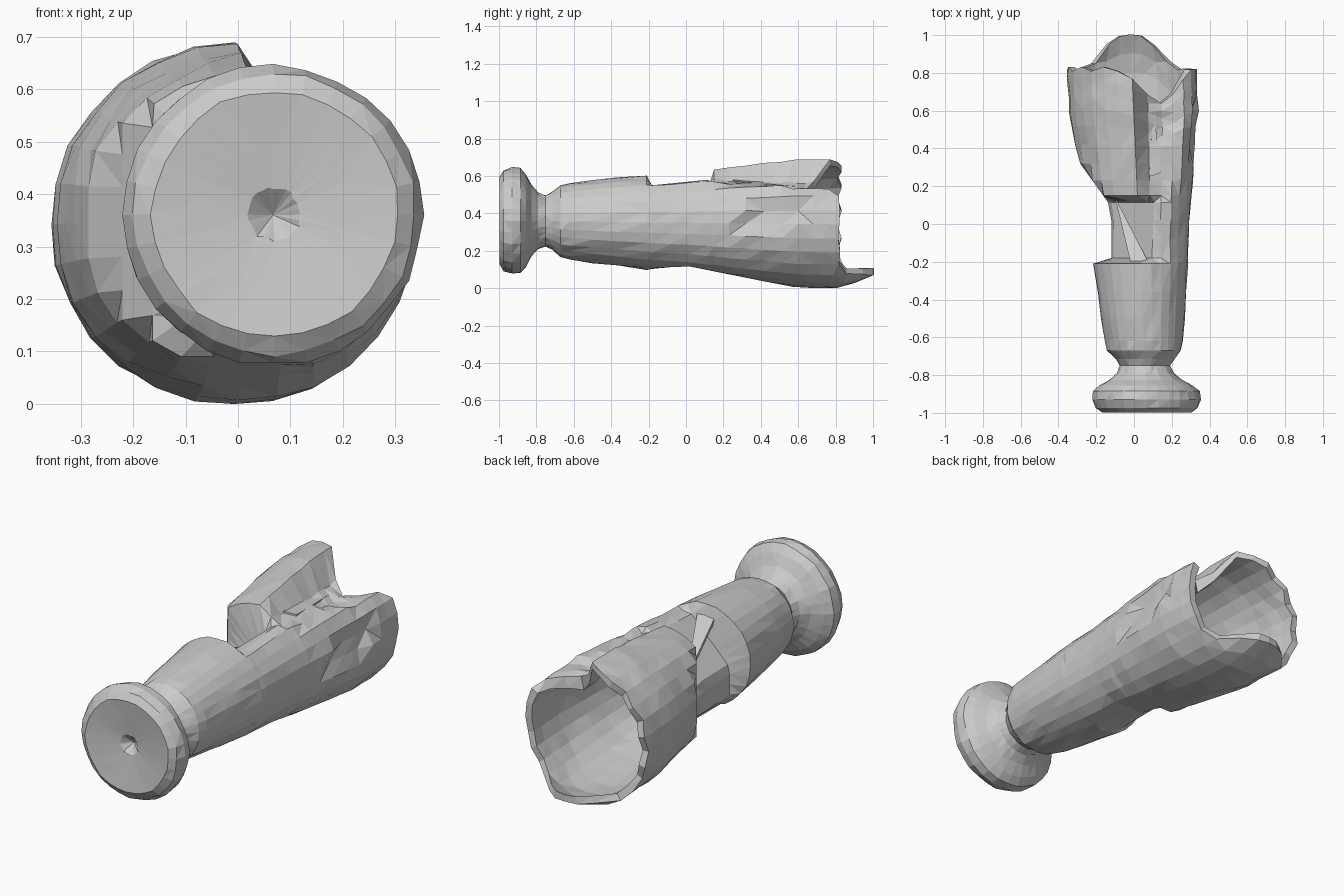
import bpy, bmesh, random
from math import sin, cos, radians

if "Cube" in bpy.data.objects:
    bpy.data.objects.remove(bpy.data.objects["Cube"])

random.seed(4)
SIDES = 28
WALL = 0.035


def lerp(table, y):
    """Piecewise linear lookup in (position, value) pairs."""
    if y <= table[0][0]:
        return table[0][1]
    for (a, va), (b, vb) in zip(table, table[1:]):
        if y <= b:
            return va + (vb - va) * (y - a) / (b - a)
    return table[-1][1]


# Lathe profile of the fallen vessel: (radius, y)
FOOT = [(0, -0.935), (0.05, -0.975), (0.13, -0.985), (0.235, -0.998),
        (0.268, -0.975), (0.285, -0.93), (0.28, -0.885), (0.245, -0.855),
        (0.19, -0.825), (0.15, -0.79), (0.134, -0.75), (0.155, -0.715)]
BODY_R = [(-0.67, 0.195), (-0.6, 0.208), (-0.22, 0.252), (0, 0.268),
          (0.32, 0.31), (0.6, 0.343), (0.82, 0.345)]
BODY_Y = [-0.67, -0.62, -0.5, -0.36, -0.21, -0.18, -0.08, 0.02, 0.115,
          0.15, 0.23, 0.32, 0.42, 0.52, 0.6, 0.68, 0.75, 0.82]

# Limits of the broken side: surface is collapsed to these planes
LEFT = [(-0.21, -1), (-0.18, -0.12), (0.09, -0.12), (0.32, -0.285), (0.33, -1)]
TOP = [(-0.21, 2), (-0.18, 0.55), (0.12, 0.58), (0.15, 2)]
BOTTOM = [(-0.21, 0.09), (-0.18, 0.103), (0, 0.12), (0.6, 0.0)]
VALLEY = [(0.1, 0.57), (0.4, 0.55), (0.65, 0.525), (0.82, 0.54)]


def gap(a, b):
    return abs((a - b + 180) % 360 - 180)


def rim_end(deg):
    """Ragged mouth: tongue below, notch at the upper right."""
    tongue = 0.18 * min(1, max(0, (44 - gap(deg, 270)) / 26))
    notch = 0.19 * max(0, 1 - gap(deg, 64) / 38)
    return 0.82 + tongue - notch + 0.012 * sin(deg * 1.7)


def bevel(x, z, sx, sz, limit):
    """Push a point back onto a 45 degree cutting plane."""
    over = sx * x + sz * z - limit
    if over > 0:
        x, z = x - sx * over / 2, z - sz * over / 2
    return x, z


def place(r, y, deg, inset):
    a = radians(deg)
    if y > 0.4:
        s = (y - 0.4) / 0.42
        y = 0.4 + s * (rim_end(deg) - 0.4)
        r -= 0.45 * max(0, y - 0.84)
    body = y > -0.66
    r += random.uniform(-0.004, 0.004) * (r > 0)
    # chipped dents on the right wall
    if not inset and 0.3 < y < 0.68 and gap(deg, 6) < 12 and random.random() < 0.5:
        r -= 0.03
    cx, cz = 0.025 - 0.045 * y, 0.35 - 0.011 * y
    x, z = cx + r * cos(a), cz + r * sin(a)
    if body:
        x = max(x, lerp(LEFT, y) + inset)
        z = min(z, lerp(TOP, y) - inset)
        z = max(z, lerp(BOTTOM, y) + inset)
        # collapsed valley between the standing left wall and the right wall
        if y > 0.12 and x > 0.03:
            floor = lerp(VALLEY, y) + 2 * max(0, 0.09 - x)
            z = min(z, floor - 1.6 * inset + random.uniform(-0.012, 0.012))
        # slanting broken faces of the gap
        if -0.19 < y < 0.13:
            x, z = bevel(x, z, -1, 1, 0.45 - inset)
            x, z = bevel(x, z, -1, -1, -0.06 - inset)
    return x, y, max(0, z)


# Outside foot to mouth, then back down the inside
rings = [(r, y, 0) for r, y in FOOT]
rings += [(lerp(BODY_R, y), y, 0) for y in BODY_Y]
rings += [(lerp(BODY_R, y) - WALL, y, WALL) for y in reversed(BODY_Y[1:])]
rings += [(0, -0.6, WALL)]

bm = bmesh.new()
grid = [[bm.verts.new(place(r, y, 360 * i / SIDES, inset)) for i in range(SIDES)]
        for r, y, inset in rings]
for low, high in zip(grid, grid[1:]):
    for i in range(SIDES):
        j = (i + 1) % SIDES
        bm.faces.new((low[i], low[j], high[j], high[i]))

bmesh.ops.remove_doubles(bm, verts=bm.verts, dist=0.0015)
bmesh.ops.triangulate(bm, faces=bm.faces)
bmesh.ops.recalc_face_normals(bm, faces=bm.faces)

mesh = bpy.data.meshes.new("broken_vessel")
bm.to_mesh(mesh)
bm.free()
vessel = bpy.data.objects.new("broken_vessel", mesh)
bpy.context.collection.objects.link(vessel)


def shard(name, points, thick=0.02):
    """Thin splinter of wall from a few corner points."""
    m = bpy.data.meshes.new(name)
    m.from_pydata(points, [], [tuple(range(len(points)))])
    ob = bpy.data.objects.new(name, m)
    bpy.context.collection.objects.link(ob)
    mod = ob.modifiers.new("thickness", 'SOLIDIFY')
    mod.thickness = thick
    mod.offset = 0


# Splinters lying across the gap and the valley
shard("long_splinter", [(-0.1, 0.14, 0.38), (0.0, -0.28, 0.57), (0.1, -0.25, 0.57)])
shard("valley_splinter", [(0.1, 0.64, 0.53), (0.08, 0.25, 0.57), (0.14, 0.27, 0.56)])
